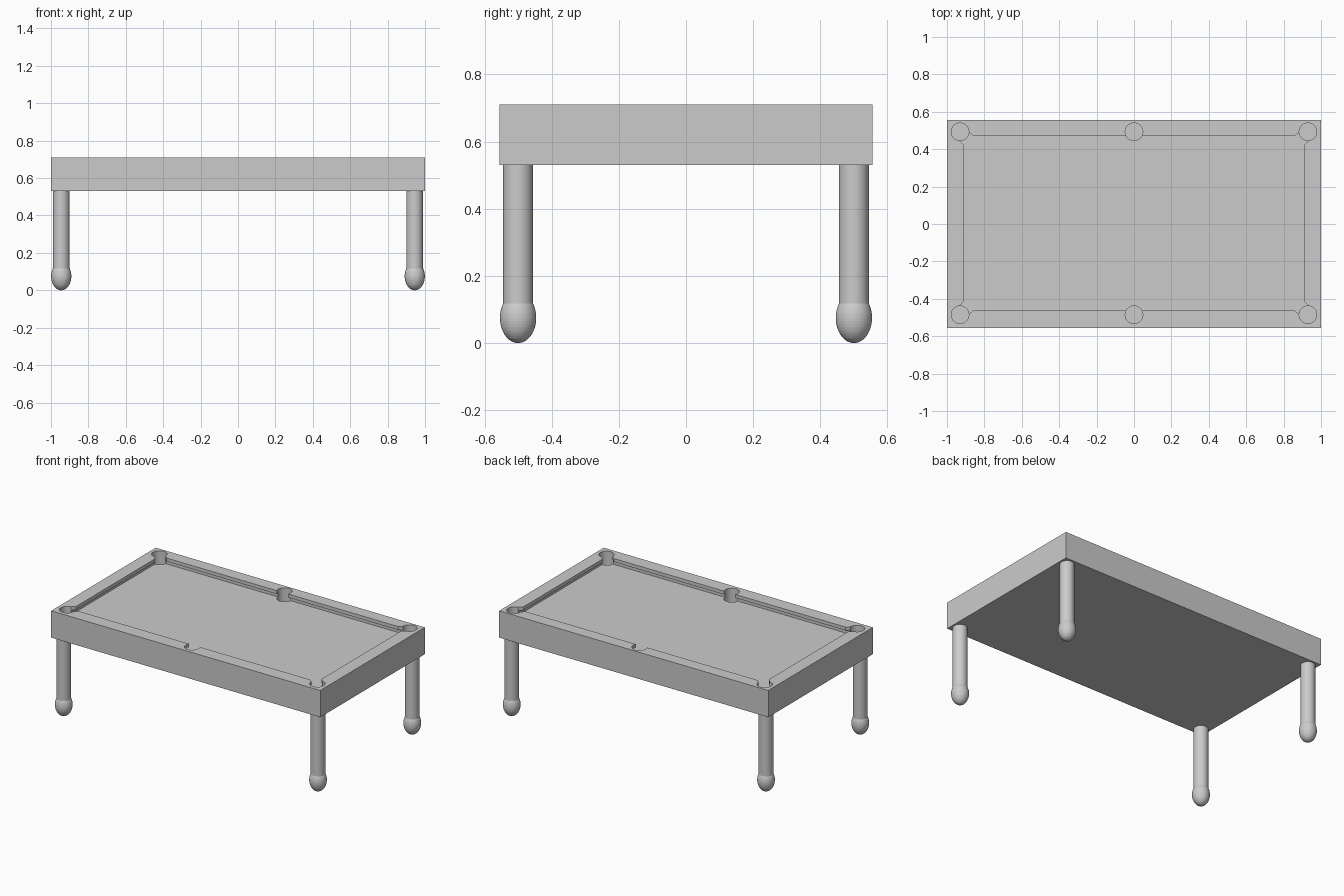
import bpy
import bmesh
import math

cube = bpy.data.objects.get("Cube")
if cube:
    bpy.data.objects.remove(cube, do_unlink=True)

GREY = (0.6, 0.6, 0.6, 1.0)
mat = bpy.data.materials.new("plain grey")
mat.use_nodes = True
mat.diffuse_color = GREY
mat.node_tree.nodes["Principled BSDF"].inputs["Base Color"].default_value = GREY

TOP, BASE, BED = 0.71, 0.53, 0.66
RAIL_SHIFT = 0.004          # playing area sits slightly towards the back
POCKET_X, POCKET_Y, POCKET_R = 0.93, 0.489, 0.047


def finish(obj, name, smooth=False):
    obj.name = obj.data.name = name
    obj.data.materials.clear()
    obj.data.materials.append(mat)
    if smooth:
        bpy.ops.object.shade_smooth_by_angle(angle=math.radians(35))
    return obj


def cylinder(name, x, y, z0, z1, radius, sides=48):
    bpy.ops.mesh.primitive_cylinder_add(vertices=sides, radius=radius, depth=z1 - z0,
                                        location=(x, y, (z0 + z1) / 2))
    return finish(bpy.context.object, name, smooth=True)


def prism(name, outline, z0, z1):
    bm = bmesh.new()
    face = bm.faces.new([bm.verts.new((x, y, z0)) for x, y in outline])
    ext = bmesh.ops.extrude_face_region(bm, geom=[face])
    verts = [v for v in ext["geom"] if isinstance(v, bmesh.types.BMVert)]
    bmesh.ops.translate(bm, verts=verts, vec=(0, 0, z1 - z0))
    bmesh.ops.recalc_face_normals(bm, faces=bm.faces)
    mesh = bpy.data.meshes.new(name)
    bm.to_mesh(mesh)
    bm.free()
    obj = bpy.data.objects.new(name, mesh)
    bpy.context.collection.objects.link(obj)
    return finish(obj, name)


def cushion_outline(grow):
    # One corner with flared cushion ends, mirrored into all four
    corner = [(0.912, 0.42), (0.94, 0.448), (POCKET_X, POCKET_Y), (0.888, 0.492), (0.86, 0.467)]
    points = []
    for sx, sy in ((1, 1), (-1, 1), (-1, -1), (1, -1)):
        part = [(sx * (x + grow), sy * (y + grow) + RAIL_SHIFT) for x, y in corner]
        points += part if sx * sy > 0 else part[::-1]
    return points


def cut(target, cutter):
    mod = target.modifiers.new("cut", 'BOOLEAN')
    mod.operation = 'DIFFERENCE'
    mod.solver = 'EXACT'
    mod.object = cutter
    bpy.context.view_layer.objects.active = target
    bpy.ops.object.modifier_apply(modifier=mod.name)
    bpy.data.objects.remove(cutter, do_unlink=True)


# Table body
bpy.ops.mesh.primitive_cube_add(size=1, location=(0, 0, (TOP + BASE) / 2))
body = bpy.context.object
body.scale = (2, 1.11, TOP - BASE)
bpy.ops.object.transform_apply(location=True, rotation=False, scale=True)
finish(body, "table_body")

# Sunken bed under overhanging cushions
cut(body, prism("bed_cutter", cushion_outline(0.018), BED, BED + 0.027))
cut(body, prism("cushion_cutter", cushion_outline(0), BED + 0.01, TOP + 0.05))

# Six pockets
for px in (-POCKET_X, 0, POCKET_X):
    for side in (-1, 1):
        cut(body, cylinder("pocket_cutter", px, side * POCKET_Y + RAIL_SHIFT,
                           0.6, TOP + 0.05, POCKET_R))
bpy.ops.object.select_all(action='DESELECT')
body.select_set(True)
bpy.context.view_layer.objects.active = body
bpy.ops.object.shade_smooth_by_angle(angle=math.radians(25))

# Legs with egg-shaped feet
for sx, xname in ((-1, "right"), (1, "left")):
    for sy, yname in ((-1, "front"), (1, "back")):
        x, y = sx * 0.945, sy * 0.5
        cylinder(f"{yname}_{xname}_leg", x, y, 0.08, BASE, 0.0445)
        bpy.ops.mesh.primitive_uv_sphere_add(segments=40, ring_count=24, radius=1,
                                             location=(x, y, 0.075))
        foot = bpy.context.object
        foot.scale = (0.054, 0.054, 0.075)
        bpy.ops.object.transform_apply(location=False, rotation=False, scale=True)
        finish(foot, f"{yname}_{xname}_foot")
